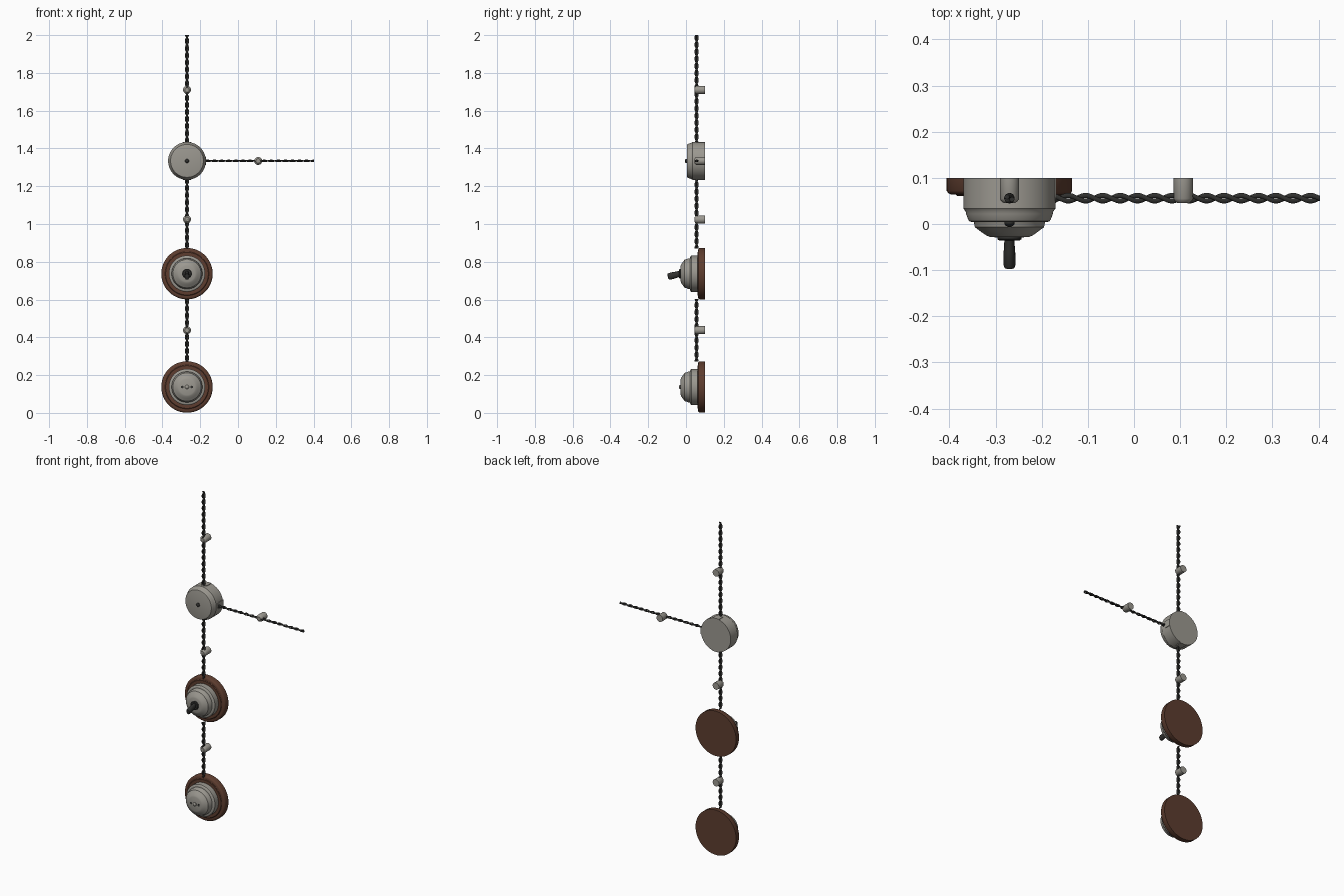
import bpy, bmesh, math
from mathutils import Matrix, Vector

if "Cube" in bpy.data.objects:
    bpy.data.objects.remove(bpy.data.objects["Cube"])

X0 = -0.27            # column of fittings
CABLE_Y = 0.056
BOX_Z, SWITCH_Z, SOCKET_Z = 1.334, 0.737, 0.137


def material(name, rgb):
    m = bpy.data.materials.new(name)
    m.diffuse_color = (*rgb, 1)
    m.use_nodes = True
    m.node_tree.nodes["Principled BSDF"].inputs["Base Color"].default_value = m.diffuse_color
    return m


GREY = material("grey ceramic", (0.33, 0.315, 0.28))
BROWN = material("brown wood", (0.11, 0.046, 0.028))
DARK = material("dark metal and cable", (0.03, 0.03, 0.028))


def finish(name, bm, mat, angle=35):
    bmesh.ops.recalc_face_normals(bm, faces=bm.faces)
    me = bpy.data.meshes.new(name)
    bm.to_mesh(me)
    bm.free()
    me.materials.append(mat)
    ob = bpy.data.objects.new(name, me)
    bpy.context.collection.objects.link(ob)
    bpy.ops.object.select_all(action='DESELECT')
    ob.select_set(True)
    bpy.context.view_layer.objects.active = ob
    bpy.ops.object.shade_smooth_by_angle(angle=math.radians(angle))
    return ob


def lathe(name, profile, x, z, mat, n=48, matrix=None):
    """Turn (radius, y) points about a front-to-back axis, capping both ends."""
    bm = bmesh.new()
    rings = []
    for r, y in profile:
        rings.append([bm.verts.new((r * math.cos(2 * math.pi * i / n), y,
                                    r * math.sin(2 * math.pi * i / n))) for i in range(n)])
    for a, b in zip(rings, rings[1:]):
        for i in range(n):
            j = (i + 1) % n
            bm.faces.new((a[i], a[j], b[j], b[i]))
    bm.faces.new(rings[0])
    bm.faces.new(rings[-1])
    m = Matrix.Translation((x, 0, z)) @ (matrix or Matrix())
    bmesh.ops.transform(bm, matrix=m, verts=bm.verts)
    return finish(name, bm, mat)


def twisted_cable(name, start, end, flat=1.0, pitch=0.075, offset=0.006, rad=0.0055):
    """Two strands wound round each other along a straight line."""
    start, end = Vector(start), Vector(end)
    axis = (end - start).normalized()
    u = Vector((0, 1, 0))
    v = axis.cross(u) * flat
    length = (end - start).length
    steps = max(8, int(length / pitch * 16))
    n = 8
    bm = bmesh.new()
    for strand in (0, math.pi):
        rings = []
        for s in range(steps + 1):
            d = length * s / steps
            t = 2 * math.pi * d / pitch + strand
            cu, cv = offset * math.cos(t), offset * math.sin(t)
            ring = []
            for i in range(n):
                a = 2 * math.pi * i / n
                ring.append(bm.verts.new(start + axis * d + u * (cu + rad * math.cos(a))
                                         + v * (cv + rad * math.sin(a))))
            rings.append(ring)
        for a, b in zip(rings, rings[1:]):
            for i in range(n):
                j = (i + 1) % n
                bm.faces.new((a[i], a[j], b[j], b[i]))
        bm.faces.new(rings[0])
        bm.faces.new(rings[-1])
    return finish(name, bm, DARK, 60)


# Twisted cables
twisted_cable("cable_top", (X0, CABLE_Y, BOX_Z + 0.09), (X0, CABLE_Y, 2.0))
twisted_cable("cable_middle", (X0, CABLE_Y, SWITCH_Z + 0.134), (X0, CABLE_Y, BOX_Z - 0.09))
twisted_cable("cable_bottom", (X0, CABLE_Y, SOCKET_Z + 0.134), (X0, CABLE_Y, SWITCH_Z - 0.134))
twisted_cable("cable_side", (X0 + 0.09, CABLE_Y, BOX_Z), (0.403, CABLE_Y, BOX_Z), flat=0.6)

# Wall insulators that carry the cable
for k, (x, z) in enumerate([(X0, 1.71), (X0, 1.024), (X0, 0.438), (0.107, BOX_Z)]):
    lathe(f"insulator_{k + 1}", [(0.021, 0.1), (0.021, 0.055), (0.018, 0.05), (0.012, 0.045)],
          x, z, GREY, 24)

# Junction box with lid and screw
lathe("junction_box", [(0.1, 0.1), (0.1, 0.034), (0.0985, 0.032), (0.095, 0.027), (0.094, 0.022),
                       (0.09, 0.011), (0.087, 0.006), (0.08, 0.004)], X0, BOX_Z, GREY, 64)
SCREW = [(0.011, 0.006), (0.011, 0.0), (0.008, -0.004), (0.003, -0.006)]
lathe("junction_box_screw", SCREW, X0, BOX_Z, DARK, 16)

# Cable entries, U-shaped and open to the wall, on three sides of the box
for k, ang in enumerate((0, 90, 270)):
    bm = bmesh.new()
    outline = [(0.021, 0.1)]
    outline += [(0.021 * math.cos(a), 0.067 - 0.021 * math.sin(a))
                for a in [math.pi * i / 12 for i in range(13)]] + [(-0.021, 0.1)]
    inner = [bm.verts.new((0.09, y, w)) for w, y in outline]
    outer = [bm.verts.new((0.1012, y, w)) for w, y in outline]
    for i in range(len(outline)):
        j = (i + 1) % len(outline)
        bm.faces.new((inner[i], inner[j], outer[j], outer[i]))
    bm.faces.new(inner)
    bm.faces.new(outer)
    bmesh.ops.transform(bm, verts=bm.verts, matrix=Matrix.Translation((X0, 0, BOX_Z))
                        @ Matrix.Rotation(-math.radians(ang), 4, 'Y'))
    finish(f"cable_entry_{k + 1}", bm, GREY)

# Switch and socket: wooden rosette, stepped base and domed cover
ROSETTE = [(0.136, 0.1), (0.136, 0.072), (0.133, 0.067), (0.127, 0.064), (0.117, 0.064),
           (0.113, 0.061), (0.05, 0.061)]
BASE = [(0.096, 0.066), (0.096, 0.028), (0.093, 0.024), (0.087, 0.022), (0.05, 0.022)]
COVER = [(0.082, 0.03), (0.081, 0.01), (0.077, 0.004), (0.075, -0.007), (0.068, -0.012),
         (0.06, -0.018), (0.05, -0.025), (0.042, -0.028)]
fittings = {}
for name, z in (("switch", SWITCH_Z), ("socket", SOCKET_Z)):
    lathe(name + "_rosette", ROSETTE, X0, z, BROWN, 64)
    lathe(name + "_base", BASE, X0, z, GREY, 64)
    fittings[name] = lathe(name + "_cover", COVER, X0, z, GREY, 64)

# Switch collar and tilted toggle
lathe("switch_collar", [(0.026, -0.026), (0.026, -0.033), (0.022, -0.036), (0.015, -0.036)],
      X0, SWITCH_Z, DARK, 24)
tilt = (Matrix.Translation((0, -0.03, 0)) @ Matrix.Rotation(math.radians(14), 4, 'X')
        @ Matrix.Diagonal((1, 1, 1.4, 1)))
lathe("switch_toggle", [(0.011, 0.004), (0.0115, -0.02), (0.0125, -0.03), (0.013, -0.06),
                        (0.011, -0.066), (0.006, -0.068)], X0, SWITCH_Z, DARK, 20, tilt)

# Socket screw and the two pin holes
lathe("socket_screw", [(r, y - 0.032) for r, y in SCREW], X0, SOCKET_Z, GREY, 16)
for k, side in enumerate((-1, 1)):
    lathe(f"pin_hole_{k + 1}", [(0.007, -0.02), (0.007, -0.029)],
          X0 + side * 0.025, SOCKET_Z, DARK, 16)
